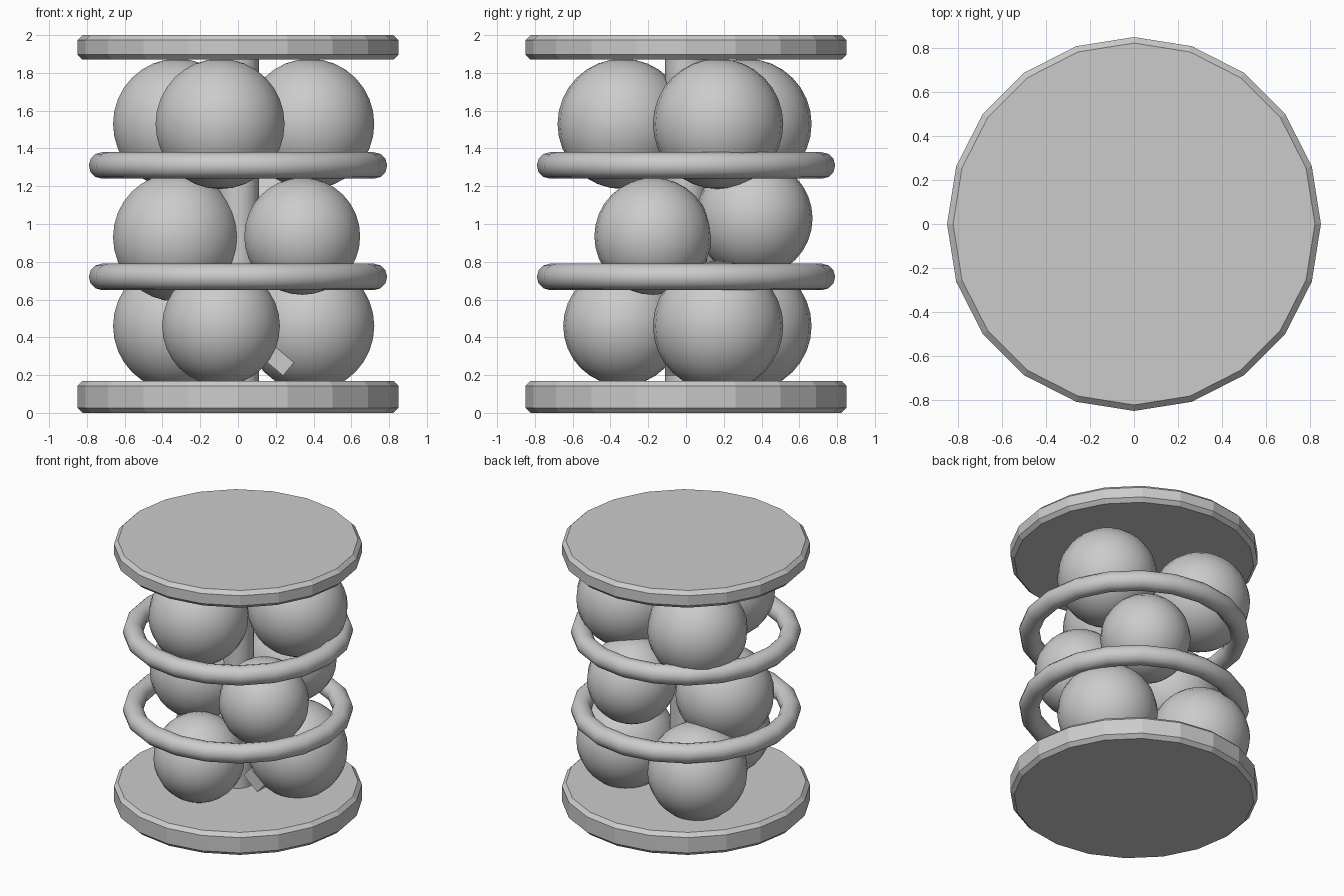
import bpy
from math import radians

if "Cube" in bpy.data.objects:
    bpy.data.objects.remove(bpy.data.objects["Cube"])


def finish(name, smooth=None):
    ob = bpy.context.object
    ob.name = name
    if smooth:
        bpy.ops.object.shade_smooth_by_angle(angle=radians(smooth))
    return ob


def plate(name, z0, z1):
    # 20-sided disc with a small chamfer on both rims
    bpy.ops.mesh.primitive_cylinder_add(vertices=20, radius=0.85, depth=z1 - z0,
                                        location=(0, 0, (z0 + z1) / 2),
                                        rotation=(0, 0, radians(90)))
    ob = finish(name)
    mod = ob.modifiers.new("rim_chamfer", 'BEVEL')
    mod.width = 0.027
    mod.segments = 1
    mod.limit_method = 'ANGLE'
    mod.angle_limit = radians(50)


def ball(name, x, y, z, r):
    bpy.ops.mesh.primitive_uv_sphere_add(segments=22, ring_count=16, radius=r,
                                         location=(x, y, z))
    finish(name, 60)


# End plates
plate("base_plate", 0.0, 0.17)
plate("top_plate", 1.87, 2.0)

# Central pole
bpy.ops.mesh.primitive_cylinder_add(vertices=16, radius=0.11, depth=1.72,
                                    location=(0, 0, 1.02))
finish("centre_pole", 40)

# Retaining rings
for name, z in (("lower_ring", 0.72), ("upper_ring", 1.31)):
    bpy.ops.mesh.primitive_torus_add(major_segments=20, minor_segments=12,
                                     major_radius=0.72, minor_radius=0.07,
                                     location=(0, 0, z))
    finish(name, 60)

# Three layers of balls around the pole
layers = {
    "lower_ball": [(-0.09, -0.335, 0.46, 0.315), (0.38, 0.17, 0.46, 0.345),
                   (-0.32, 0.32, 0.46, 0.345)],
    "middle_ball": [(0.34, -0.175, 0.935, 0.31), (-0.325, 0.0, 0.93, 0.34),
                    (0.2, 0.36, 1.03, 0.31)],
    "upper_ball": [(-0.095, -0.335, 1.53, 0.345), (0.38, 0.17, 1.53, 0.345),
                   (-0.32, 0.32, 1.53, 0.345)],
}
for name, balls in layers.items():
    for i, b in enumerate(balls):
        ball(f"{name}_{i + 1}", *b)

# Small tilted block wedged between the lower balls
bpy.ops.mesh.primitive_cube_add(size=1, location=(0.21, -0.06, 0.28),
                                rotation=(0, radians(40), 0))
finish("wedge_block").scale = (0.15, 0.1, 0.09)
